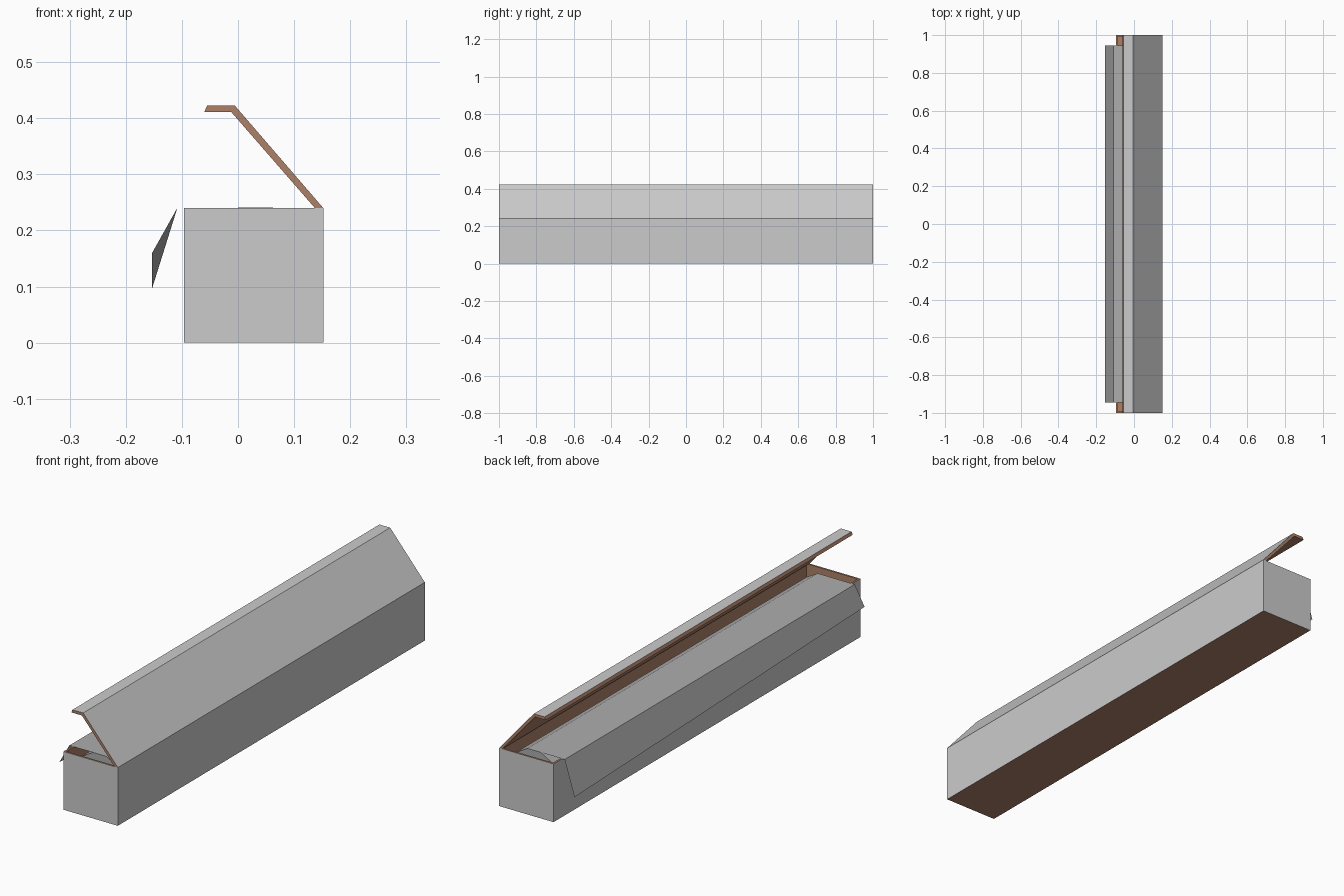
import bpy, bmesh, math

if "Cube" in bpy.data.objects:
    bpy.data.objects.remove(bpy.data.objects["Cube"])


def material(name, rgb):
    m = bpy.data.materials.new(name)
    m.diffuse_color = (*rgb, 1)
    m.use_nodes = True
    m.node_tree.nodes["Principled BSDF"].inputs["Base Color"].default_value = m.diffuse_color
    return m


printed = material("printed_card", (0.8, 0.8, 0.8))
card = material("brown_card", (0.42, 0.22, 0.14))
foil = material("foil", (0.42, 0.42, 0.42))


def finish(bm, name, mats):
    me = bpy.data.meshes.new(name)
    bm.to_mesh(me)
    bm.free()
    for m in mats:
        me.materials.append(m)
    ob = bpy.data.objects.new(name, me)
    bpy.context.collection.objects.link(ob)
    return ob


X0, X1, H, T = -0.096, 0.152, 0.24, 0.0115   # box sides, height, card thickness
W = 0.945                                    # half length of the roll

# Open tray: inset the top of a block and sink the floor
bm = bmesh.new()
bmesh.ops.create_cube(bm, size=1)
for v in bm.verts:
    v.co = (X0 if v.co.x < 0 else X1, 2 * v.co.y, H if v.co.z > 0 else 0)
bm.normal_update()
top = max(bm.faces, key=lambda f: f.calc_center_median().z)
outer = [f for f in bm.faces if abs(f.normal.z) < 0.5]
bmesh.ops.inset_region(bm, faces=[top], thickness=T)
ext = bmesh.ops.extrude_discrete_faces(bm, faces=[top])["faces"]
for v in ext[0].verts:
    v.co.z = T
for f in bm.faces:
    f.material_index = 0 if f in outer else 1
bmesh.ops.recalc_face_normals(bm, faces=bm.faces[:])
finish(bm, "box_tray", [printed, card])

# Raised lid: bent card profile extruded along the box
profile = [(X1, H), (-0.006, 0.423), (-0.055, 0.423),
           (-0.060, 0.411), (-0.012, 0.411), (0.137, H)]
bm = bmesh.new()
rows = [[bm.verts.new((x, y, z)) for x, z in profile] for y in (-1, 1)]
n = len(profile)
for i in range(n):
    j = (i + 1) % n
    f = bm.faces.new((rows[0][i], rows[0][j], rows[1][j], rows[1][i]))
    f.material_index = 0 if i < 2 else 1
for r in rows:
    for idx in ((0, 1, 4, 5), (1, 2, 3, 4)):
        bm.faces.new([r[k] for k in idx]).material_index = 1
bmesh.ops.recalc_face_normals(bm, faces=bm.faces[:])
finish(bm, "lid", [printed, card])

# Twelve-sided hollow roll
N, CX, CZ = 12, 0.031, 0.1275
R = 0.1135 / math.cos(math.pi / N)
bm = bmesh.new()
rings = []
for r, y in ((R, -W), (R, W), (0.055, W), (0.055, -W)):
    angles = [2 * math.pi * (i + 0.5) / N for i in range(N)]
    rings.append([bm.verts.new((CX + r * math.cos(a), y, CZ + r * math.sin(a)))
                  for a in angles])
for k in range(4):
    a, b = rings[k], rings[(k + 1) % 4]
    for i in range(N):
        j = (i + 1) % N
        bm.faces.new((a[i], a[j], b[j], b[i]))
bmesh.ops.recalc_face_normals(bm, faces=bm.faces[:])
finish(bm, "foil_roll", [foil])

# Loose sheet leaving the roll, its hanging edge cut at a slant
bm = bmesh.new()
front, back = [[bm.verts.new((x, y, z)) for x, z in
                ((0.0, 0.241), (-0.108, 0.2405), (-0.153, low))]
               for y, low in ((-W, 0.16), (W, 0.097))]
for i in range(2):
    bm.faces.new((front[i], back[i], back[i + 1], front[i + 1]))
bm.normal_update()
if bm.faces[:][0].normal.z < 0:
    bmesh.ops.reverse_faces(bm, faces=bm.faces[:])
finish(bm, "foil_sheet", [foil])
